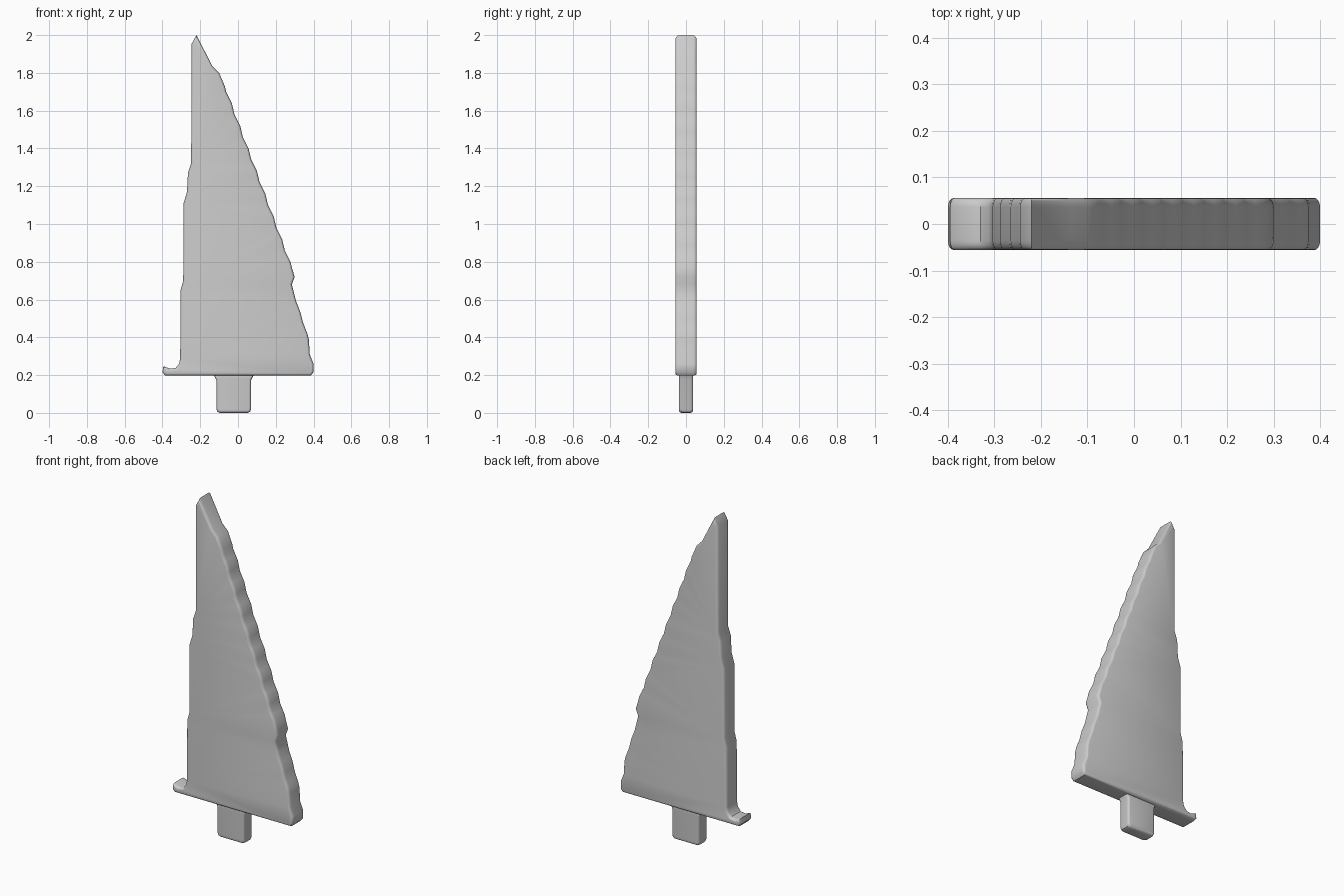
import bpy
import bmesh
import math
from mathutils import Vector

cube = bpy.data.objects.get("Cube")
if cube:
    bpy.data.objects.remove(cube, do_unlink=True)

grey = bpy.data.materials.new("plain grey")
grey.use_nodes = True
grey.diffuse_color = (0.6, 0.6, 0.6, 1)
grey.node_tree.nodes["Principled BSDF"].inputs["Base Color"].default_value = (0.6, 0.6, 0.6, 1)


def inset(points, amount):
    """Move a counter-clockwise outline inwards with mitred corners."""
    result = []
    for i, p in enumerate(points):
        a = (p - points[i - 1]).normalized()
        b = (points[(i + 1) % len(points)] - p).normalized()
        na, nb = Vector((-a.y, a.x)), Vector((-b.y, b.x))
        result.append(p + (na + nb) * amount / max(1 + na.dot(nb), 0.4))
    return result


def rounded_slab(name, outline, half, round_in, round_depth, steps=4):
    """Extrude a front outline along y, with rounded front and back rims."""
    points = [Vector(p) for p in outline]
    angles = [math.pi / 2 * i / steps for i in range(steps + 1)]
    rim = [(round_in * (1 - math.cos(a)), half - round_depth * (1 - math.sin(a))) for a in angles]
    layers = [(d, -y) for d, y in reversed(rim)] + rim
    bm = bmesh.new()
    rings = []
    for d, y in layers:
        rings.append([bm.verts.new((p.x, y, p.y)) for p in inset(points, d)])
    n = len(points)
    for low, high in zip(rings, rings[1:]):
        for i in range(n):
            j = (i + 1) % n
            bm.faces.new((low[i], low[j], high[j], high[i]))
    caps = [bm.faces.new(rings[0]), bm.faces.new(rings[-1])]
    bmesh.ops.recalc_face_normals(bm, faces=bm.faces)
    bmesh.ops.triangulate(bm, faces=caps)
    mesh = bpy.data.meshes.new(name)
    bm.to_mesh(mesh)
    bm.free()
    mesh.materials.append(grey)
    obj = bpy.data.objects.new(name, mesh)
    bpy.context.collection.objects.link(obj)
    bpy.ops.object.select_all(action='DESELECT')
    obj.select_set(True)
    bpy.context.view_layer.objects.active = obj
    bpy.ops.object.shade_smooth_by_angle(angle=math.radians(40))
    return obj


def worn_edge(x0, z0, x1, z1, count, waves, size):
    """Points on a sloping edge with small regular nicks."""
    return [(x0 + (x1 - x0) * i / count + size * math.sin(2 * math.pi * waves * i / count),
             z0 + (z1 - z0) * i / count) for i in range(count + 1)]


# Tall blade: base and hook, chipped sloping edge, tip, stepped straight edge
blade = [(-0.385, 0.197), (0.385, 0.197), (0.40, 0.215), (0.40, 0.26), (0.38, 0.31)]
blade += worn_edge(0.375, 0.39, 0.30, 0.62, 8, 2, 0.002)
blade += [(0.285, 0.68), (0.30, 0.72)]
blade += worn_edge(0.285, 0.77, -0.07, 1.73, 32, 8, 0.004)
blade += [(-0.10, 1.80), (-0.135, 1.835), (-0.22, 2.0), (-0.245, 1.955)]
blade += [(-0.248, 1.32), (-0.265, 1.27), (-0.27, 1.17), (-0.288, 1.11),
          (-0.29, 0.70), (-0.304, 0.65), (-0.306, 0.29)]
blade += [(-0.312, 0.26), (-0.33, 0.238), (-0.36, 0.234), (-0.395, 0.247), (-0.40, 0.215)]
rounded_slab("blade", blade, 0.056, 0.012, 0.02)

# Short tang below, flaring where it meets the blade
tang = [(-0.095, 0), (0.05, 0), (0.064, 0.006), (0.07, 0.02), (0.07, 0.175), (0.085, 0.205),
        (-0.13, 0.205), (-0.115, 0.175), (-0.115, 0.02), (-0.109, 0.006)]
rounded_slab("tang", tang, 0.038, 0.012, 0.016)
